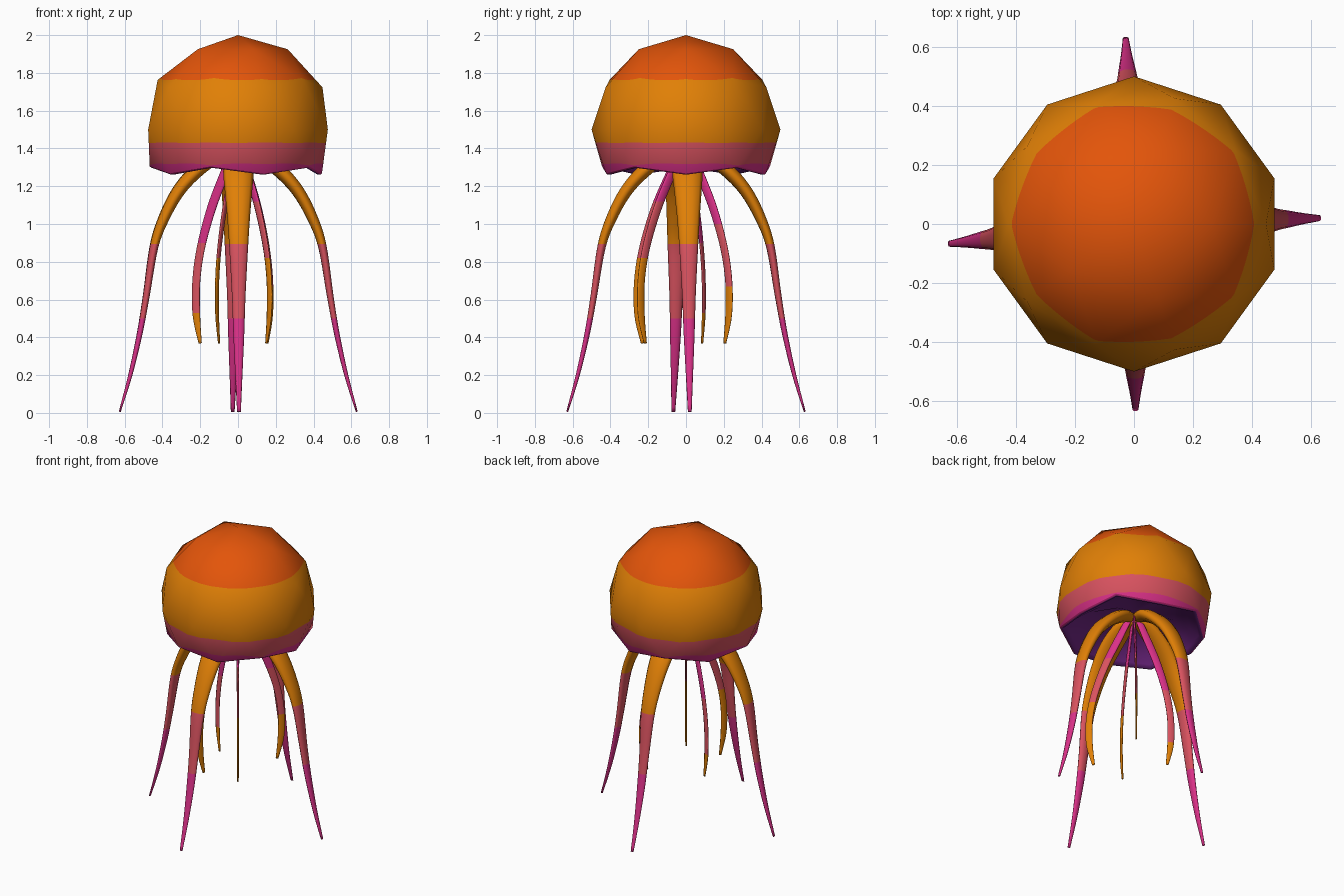
import bpy, bmesh, math
from mathutils import Vector

if "Cube" in bpy.data.objects:
    bpy.data.objects.remove(bpy.data.objects["Cube"])

COLOURS = [("red_orange", (0.77, 0.09, 0.003)), ("orange", (0.75, 0.215, 0.002)),
           ("coral_pink", (0.69, 0.085, 0.115)), ("magenta", (0.70, 0.03, 0.245)),
           ("purple", (0.165, 0.02, 0.235))]
MATS = []
for name, rgb in COLOURS:
    m = bpy.data.materials.new(name)
    m.diffuse_color = (*rgb, 1)
    m.use_nodes = True
    m.node_tree.nodes["Principled BSDF"].inputs["Base Color"].default_value = m.diffuse_color
    MATS.append(m)
RED, ORANGE, PINK, MAGENTA, PURPLE = range(5)


def cut_at(bm, height):
    bmesh.ops.bisect_plane(bm, geom=bm.verts[:] + bm.edges[:] + bm.faces[:],
                           plane_co=(0, 0, height), plane_no=(0, 0, 1), dist=1e-5)


def paint(faces, bands, lowest):
    """bands: (height, colour) from top down; lowest: colour under the last."""
    for f in faces:
        z = f.calc_center_median().z
        f.material_index = next((c for h, c in bands if z > h), lowest)


def finish(bm, name):
    me = bpy.data.meshes.new(name)
    for f in bm.faces:
        f.smooth = True
    bm.to_mesh(me)
    bm.free()
    for m in MATS:
        me.materials.append(m)
    ob = bpy.data.objects.new(name, me)
    bpy.context.collection.objects.link(ob)
    return ob


# Bell: faceted dome with a scalloped rim
CENTRE = Vector((0, 0, 1.5))
bm = bmesh.new()
bmesh.ops.create_icosphere(bm, subdivisions=2, radius=0.5)
bmesh.ops.delete(bm, geom=[v for v in bm.verts if v.co.z < -0.3], context='VERTS')
for v in bm.verts:
    if v.co.z < -0.15:
        low = v.co.z < -0.24
        v.co = Vector((v.co.x * 1.045, v.co.y * 1.045, -0.232 if low else -0.195))
rim = [v.co.copy() for v in bm.verts if v.is_boundary]
rim.sort(key=lambda c: math.atan2(c.y, c.x))
# cut the colour bands by angle from the centre: flatten to a unit sphere, cut, restore
bmesh.ops.subdivide_edges(bm, edges=bm.edges[:], cuts=5, use_grid_fill=True)
layer = bm.verts.layers.float.new("distance")
for v in bm.verts:
    v[layer] = v.co.length
    v.co.normalize()
BANDS = [(0.548, RED), (-0.145, ORANGE), (-0.375, PINK)]
for h, _ in BANDS:
    cut_at(bm, h)
paint(bm.faces, BANDS, MAGENTA)
for v in bm.verts:
    v.co = CENTRE + v.co * v[layer]
bm.verts.layers.float.remove(layer)
bell = finish(bm, "bell")
bell.data.normals_split_custom_set_from_vertices(
    [(v.co - CENTRE).normalized() for v in bell.data.vertices])

# Underside: rounded lip rolling into a shallow hollow
bm = bmesh.new()
rows = [[bm.verts.new(CENTRE + Vector((c.x * k, c.y * k, c.z + dz))) for c in rim]
        for k, dz in ((1, 0), (0.98, -0.007), (0.95, -0.007), (0.91, 0.012),
                      (0.8, 0.06), (0.58, 0.115), (0.3, 0.145))]
hub = bm.verts.new(CENTRE + Vector((0, 0, -0.06)))
n = len(rim)
for r, (p, q) in enumerate(zip(rows, rows[1:])):
    for j in range(n):
        f = bm.faces.new((p[j], q[j], q[(j + 1) % n], p[(j + 1) % n]))
        f.material_index = MAGENTA if r == 0 else PURPLE
for j in range(n):
    bm.faces.new((rows[-1][j], hub, rows[-1][(j + 1) % n])).material_index = PURPLE
finish(bm, "bell_underside")


def spline(p, steps=5):
    """Smooth path through tuples."""
    out = []
    for i in range(len(p) - 1):
        a, b, c, d = p[max(i - 1, 0)], p[i], p[i + 1], p[min(i + 2, len(p) - 1)]
        for s in range(steps):
            t = s / steps
            out.append([0.5 * (2 * q + (r - o) * t + (2 * o - 5 * q + 4 * r - u) * t * t
                               + (3 * q - o - 3 * r + u) * t ** 3)
                        for o, q, r, u in zip(a, b, c, d)])
    return out + [list(p[-1])]


def strand(name, profile, tip, bands, lowest, sides=10):
    """Sweep an oval along a path of (radius, z, half width, half depth) towards tip."""
    path = spline(profile)
    k = math.hypot(*tip) / profile[-1][0]
    out = Vector((*tip, 0)).normalized()
    side, up = Vector((-out.y, out.x, 0)), Vector((0, 0, 1))
    centres = [out * r * k + up * z for r, z, w, d in path]
    bm = bmesh.new()
    rings = []
    for i, c in enumerate(centres):
        tan = (centres[min(i + 1, len(centres) - 1)] - centres[max(i - 1, 0)]).normalized()
        nor = tan.cross(side)
        w, d = path[i][2:]
        rings.append([bm.verts.new(c + side * w * math.cos(a) + nor * d * math.sin(a))
                      for a in (2 * math.pi * j / sides for j in range(sides))])
    for p, q in zip(rings, rings[1:]):
        for j in range(sides):
            m = (j + 1) % sides
            bm.faces.new((p[j], p[m], q[m], q[j]))
    bm.faces.new(rings[0])
    bm.faces.new(rings[-1])
    bmesh.ops.recalc_face_normals(bm, faces=bm.faces[:])
    for h, _ in bands:
        cut_at(bm, h)
    paint(bm.faces, bands, lowest)
    return finish(bm, name)


# Four long outer tentacles, broad ribbons arching out from under the bell
LONG = [(0.025, 1.385, 0.035, 0.028), (0.12, 1.355, 0.07, 0.038), (0.228, 1.275, 0.08, 0.038),
        (0.32, 1.17, 0.072, 0.034), (0.395, 1.03, 0.06, 0.029), (0.447, 0.88, 0.05, 0.023),
        (0.488, 0.62, 0.036, 0.018), (0.523, 0.42, 0.029, 0.015), (0.573, 0.2, 0.019, 0.011),
        (0.629, 0.006, 0.010, 0.005)]
for label, tip in (("front", (0.005, -0.629)), ("right", (0.629, 0.02)),
                   ("back", (-0.028, 0.629)), ("left", (-0.626, -0.067))):
    strand(label + "_tentacle", LONG, tip, [(0.895, ORANGE), (0.5, PINK)], MAGENTA)

# Four short inner arms, thin blades with orange tips
SHORT = [(0.02, 1.4, 0.007, 0.02), (0.08, 1.25, 0.008, 0.026), (0.145, 1.08, 0.008, 0.026),
         (0.2, 0.88, 0.007, 0.024), (0.226, 0.7, 0.007, 0.023), (0.226, 0.52, 0.006, 0.022),
         (0.205, 0.368, 0.005, 0.009)]
for label, tip, upper, lower in (("front_right", (0.15, -0.215), 1.12, 0.82),
                                 ("front_left", (-0.1, -0.23), 1.12, 0.82),
                                 ("back_right", (0.155, 0.205), 1.0, 0.67),
                                 ("back_left", (-0.2, 0.085), 0.9, 0.53)):
    strand(label + "_inner_arm", SHORT, tip, [(upper, MAGENTA), (lower, PINK)], ORANGE)
